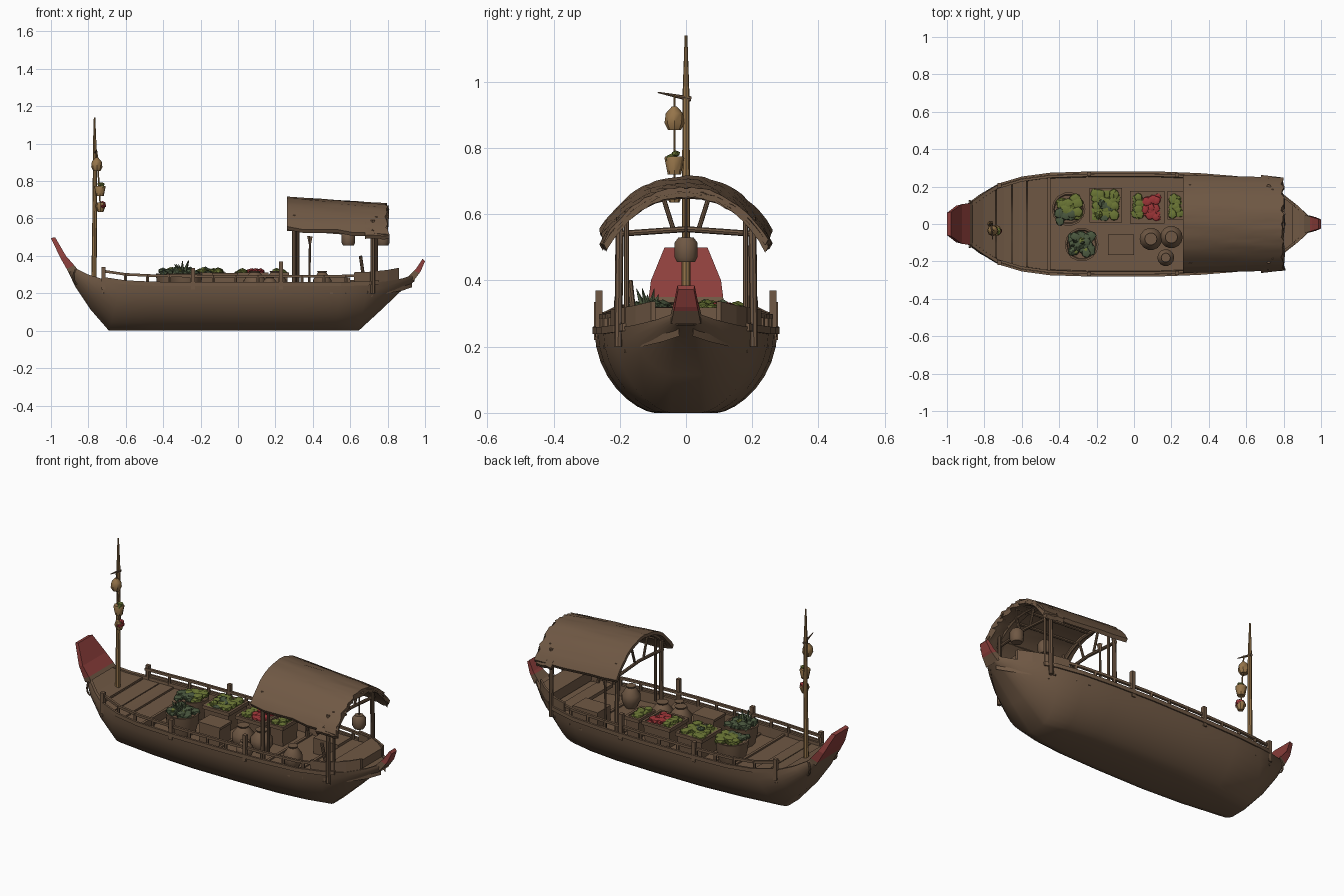
import bpy, bmesh, math, random
from mathutils import Vector, Matrix

if "Cube" in bpy.data.objects:
    bpy.data.objects.remove(bpy.data.objects["Cube"])

random.seed(4)

def mat(name, rgb):
    m = bpy.data.materials.new(name)
    m.diffuse_color = (*rgb, 1)
    m.use_nodes = True
    m.node_tree.nodes["Principled BSDF"].inputs["Base Color"].default_value = m.diffuse_color
    return m

WOOD = mat("brown wood", (0.160, 0.098, 0.058))
TAN = mat("tan bamboo", (0.30, 0.175, 0.068))
RED = mat("prow red", (0.27, 0.05, 0.045))
GREEN = mat("leaf green", (0.145, 0.18, 0.035))
DARK = mat("dark green", (0.07, 0.098, 0.05))
FRUIT = mat("fruit red", (0.33, 0.035, 0.038))

def finish(name, bm, m, smooth=False):
    bmesh.ops.recalc_face_normals(bm, faces=bm.faces)
    me = bpy.data.meshes.new(name)
    bm.to_mesh(me)
    bm.free()
    me.materials.append(m)
    if smooth:
        me.shade_smooth()
        me.set_sharp_from_angle(angle=math.radians(40))
    ob = bpy.data.objects.new(name, me)
    bpy.context.collection.objects.link(ob)
    return ob

def loft(name, sections, m, ring=False, caps=False, smooth=False):
    bm = bmesh.new()
    rows = [[bm.verts.new(p) for p in s] for s in sections]
    n = len(rows[0])
    for a, b in zip(rows, rows[1:]):
        for i in range(n if ring else n - 1):
            j = (i + 1) % n
            bm.faces.new((a[i], a[j], b[j], b[i]))
    if caps:
        bm.faces.new(rows[0])
        bm.faces.new(rows[-1])
    return finish(name, bm, m, smooth)

def box(name, c, s, m=WOOD, rz=0, taper=1.0):
    bm = bmesh.new()
    bmesh.ops.create_cube(bm, size=1)
    for v in bm.verts:
        k = taper if v.co.z < 0 else 1
        v.co = Vector((v.co.x * s[0] * k, v.co.y * s[1] * k, v.co.z * s[2]))
    bmesh.ops.transform(bm, matrix=Matrix.Translation(c) @ Matrix.Rotation(rz, 4, 'Z'), verts=bm.verts)
    return finish(name, bm, m)

def rod(name, a, b, r1, r2=None, m=WOOD, n=8):
    a, b = Vector(a), Vector(b)
    d = b - a
    bm = bmesh.new()
    bmesh.ops.create_cone(bm, cap_ends=True, segments=n, radius1=r1, radius2=r1 if r2 is None else r2, depth=d.length)
    M = Matrix.Translation((a + b) / 2) @ d.to_track_quat('Z', 'Y').to_matrix().to_4x4()
    bmesh.ops.transform(bm, matrix=M, verts=bm.verts)
    return finish(name, bm, m, n > 6)

def lathe(name, c, prof, m=WOOD, n=14):
    secs = [[(c[0] + r * math.cos(2 * math.pi * i / n), c[1] + r * math.sin(2 * math.pi * i / n), c[2] + z)
             for i in range(n)] for r, z in prof]
    return loft(name, secs, m, ring=True, caps=True, smooth=True)

def heap(name, c, sx, sy, m, count, r=0.028):
    # lumpy pile of produce
    bm = bmesh.new()
    for _ in range(count):
        p = Vector((c[0] + random.uniform(-sx, sx), c[1] + random.uniform(-sy, sy), c[2] + random.uniform(-.01, .01)))
        S = Matrix.Diagonal((random.uniform(.8, 1.3), random.uniform(.8, 1.3), random.uniform(.5, .9), 1))
        R = Matrix.Rotation(random.uniform(0, 6), 4, 'Z')
        bmesh.ops.create_icosphere(bm, subdivisions=1, radius=r, matrix=Matrix.Translation(p) @ R @ S)
    return finish(name, bm, m, True)

# Hull stations: sheer x, half width, z, then keel x, half width, z
ST = [(-.87, .115, .335, -.905, .09, .31), (-.80, .165, .30, -.87, .08, .235), (-.72, .215, .275, -.79, .06, .115),
      (-.62, .245, .26, -.69, .045, 0), (-.45, .268, .252, -.45, .075, 0), (-.2, .276, .25, -.2, .095, 0),
      (.1, .276, .25, .1, .095, 0), (.35, .266, .25, .35, .09, 0), (.55, .25, .25, .52, .07, 0),
      (.7, .215, .255, .645, .045, 0), (.8, .158, .265, .77, .04, .115), (.88, .095, .28, .885, .03, .225),
      (.93, .045, .297, .945, .025, .265)]

def sheer(x, k):
    for a, b in zip(ST, ST[1:]):
        if x <= b[0]:
            return a[k] + (b[k] - a[k]) * (x - a[0]) / (b[0] - a[0])
    return ST[-1][k]

secs = []
for xs, ws, zs, xk, wk, zk in ST:
    half = []
    for i in range(9):
        a = i / 8 * math.pi / 2
        f = 1 - math.cos(a)
        half.append((xk + (xs - xk) * f, wk + (ws - wk) * math.sin(a) ** 1.3, zk + (zs - zk) * f))
    half += [(xs, ws - .02, zs), (xs, ws - .025, zs - .065)]
    secs.append([(x, -y, z) for x, y, z in reversed(half)] + half)
loft("hull", secs, WOOD, smooth=True)

def deck(name, xs, zf, inset=.018, thick=.012):
    s = []
    for x in xs:
        w, z = sheer(x, 1) - inset, zf(x)
        s.append([(x, -w, z), (x, w, z), (x, w, z - thick), (x, -w, z - thick)])
    return loft(name, s, WOOD, ring=True, caps=True)

# Decks
deck("cargo_floor", [-.46, -.2, .1, .35, .55, .72], lambda x: .195)
for a, b, dz in [(-.87, -.74, 0), (-.735, -.655, -.008), (-.65, -.575, -.008), (-.57, -.45, -.014)]:
    deck("bow_plank", [a, (a + b) / 2, b], lambda x, d=dz: sheer(x, 2) - .008 + d)
box("bow_step", (-.455, 0, .215), (.015, .49, .05))
deck("stern_deck", [.7, .8, .88, .93], lambda x: sheer(x, 2) - .005)
deck("stern_bench", [.73, .8, .85], lambda x: .318, .01, .06)
for x in (-.3, .0, .3, .5):
    box("floor_rib", (x, 0, .199), (.015, .5, .008))

# Red prow and stern tips
def tip(name, rows, m=RED):
    loft(name, [[(xo, -w, zo), (xo, w, zo), (xi, w * 1.08, zi), (xi, -w * 1.08, zi)] for xo, zo, xi, zi, w in rows],
         m, ring=True, caps=True)
tip("prow_root", [(-.905, .31, -.862, .333, .105), (-.916, .33, -.876, .35, .104)], WOOD)
tip("prow", [(-.916, .33, -.876, .35, .104), (-.95, .39, -.92, .40, .098), (-1, .495, -.978, .50, .06)])
tip("stern_tip_root", [(.94, .268, .91, .29, .045), (.97, .308, .942, .322, .037)], WOOD)
tip("stern_tip", [(.97, .308, .942, .322, .037), (.978, .32, .953, .333, .034), (1, .372, .987, .385, .024)])

# Strips that follow the sheer: gunwales, rails and raised stern sides
def strip(name, s, xs, zo, yo, h, t):
    r = []
    for x in xs:
        y, z = s * (sheer(x, 1) + yo), sheer(x, 2) + zo
        r.append([(x, y - t / 2, z), (x, y + t / 2, z), (x, y + t / 2, z + h), (x, y - t / 2, z + h)])
    loft(name, r, WOOD, ring=True, caps=True)

xs = [-.73, -.6, -.45, -.2, .1, .35, .55, .7, .75]
for s in (-1, 1):
    strip("gunwale", s, xs, -.012, 0, .022, .012)
    strip("side_rail", s, xs, .035, -.014, .014, .014)
    strip("stern_side", s, [.62, .7, .8, .86], -.01, -.012, .07, .014)
    for i in range(13):
        x = -.72 + i * .118
        rod("rail_post", (x, s * (sheer(x, 1) - .014), .2), (x, s * (sheer(x, 1) - .014), sheer(x, 2) + .045), .009, n=6)
    for x, top in ((-.72, .34), (-.24, .335), (.23, .37)):
        box("tall_post", (x, s * (sheer(x, 1) - .008), (top + .22) / 2), (.022, .022, top - .22))
    # rope handle at the bow
    pts = [Vector((-.862 - .018 * math.sin(a), s * (.118 + .006 * math.sin(a)), .29 + .04 * math.cos(a)))
           for a in [k * math.pi / 6 for k in range(7)]]
    for a, b in zip(pts, pts[1:]):
        rod("rope_handle", a, b, .005, n=6)

# Arched thatch roof with a ragged rear edge
def roof_z(x, y):
    return .715 - .065 * max(0, x - .26) - .155 * (abs(y) / .262) ** 2.3

def roof(name, x0, x1, dz, rag):
    s = []
    N = 28
    for k in range(7):
        t = k / 6
        top, bot = [], []
        for i in range(N + 1):
            x = x0 + (x1 - x0) * t + (random.uniform(-rag, rag) if k == 6 else 0)
            y = -.262 + .524 * i / N
            z = roof_z(x, y) + dz + random.uniform(-.003, .003)
            if i in (0, N):
                z -= random.uniform(0, .012)
            top.append((x, y * (1 - .05 * t), z))
            bot.append((x, y * (1 - .05 * t) * .96, z - .018))
        s.append(top + bot[::-1])
    loft(name, s, WOOD, ring=True, caps=True, smooth=True)
roof("roof", .262, .795, 0, .01)
roof("roof_rear_fringe", .68, .795, -.012, .015)

# Roof frame
for x in (.30, .72):
    for s in (-1, 1):
        rod("roof_post", (x, s * .205, .2), (x, s * .2, roof_z(x, .2) - .01), .012)
        rod("inner_post", (x + .02, s * .18, .25), (x + .02, s * .18, roof_z(x, .18) - .01), .008)
        rod("roof_strut", (x, s * .04, .56), (x, s * .075, .67), .007)
    for j in range(10):
        ya, yb = -.24 + .048 * j, -.24 + .048 * (j + 1)
        rod("roof_arch", (x, ya, roof_z(x, ya) - .028), (x, yb, roof_z(x, yb) - .028), .01, n=6)
    rod("tie_beam", (x, -.215, .54), (x, 0, .555), .009)
    rod("tie_beam", (x, 0, .555), (x, .215, .54), .009)
for y in (-.2, -.1, 0, .1, .2):
    rod("roof_purlin", (.28, y, roof_z(.28, y) - .026), (.77, y, roof_z(.77, y) - .026), .008, n=6)
# Hanging lanterns under the roof
for x, y in ((.59, 0), (.775, 0)):
    lathe("lantern", (x, y, .455), [(.028, 0), (.036, .015), (.036, .06), (.024, .075)], n=10)
    rod("lantern_cord", (x, y, .53), (x, y, roof_z(x, y) - .02), .004, n=6)

# Bow mast with hanging goods
rod("mast", (-.77, 0, .27), (-.765, 0, .72), .014, .012, TAN)
rod("mast_top", (-.765, 0, .70), (-.766, 0, .98), .012, .010, TAN)
rod("mast_point", (-.766, 0, .975), (-.767, 0, 1.14), .010, .004, TAN)
rod("mast_hook", (-.765, .015, .948), (-.755, -.085, .968), .008, .002, WOOD)
rod("hanging_cord", (-.755, -.035, .96), (-.735, -.035, .65), .004, m=TAN, n=6)
lathe("hanging_basket", (-.755, -.035, .855), [(.02, 0), (.03, .02), (.026, .05), (.008, .07)], TAN, 8)
lathe("hanging_basket", (-.738, -.035, .72), [(.02, 0), (.03, .05), (.027, .055)], TAN, 8)
heap("hanging_greens", (-.738, -.035, .775), .012, .012, GREEN, 4, .016)
lathe("hanging_basket", (-.735, -.035, .635), [(.015, 0), (.027, .03), (.02, .05)], TAN, 8)
heap("hanging_fruit", (-.735, -.035, .67), .012, .012, FRUIT, 7, .018)

# Produce crates and baskets
for x, y, w, d in ((-.15, .10, .16, .17), (.07, .09, .17, .16), (.225, .10, .08, .14)):
    box("crate", (x, y, .25), (w, d, .11), WOOD, 0, .92)
    for s in (-1, 1):
        box("crate_rim", (x, y + s * d / 2, .302), (w + .014, .014, .02))
        box("crate_rim", (x + s * w / 2, y, .302), (.014, d + .014, .02))
heap("cabbages", (-.15, .10, .308), .058, .062, GREEN, 38)
heap("dark_cabbages", (-.135, .075, .316), .04, .04, DARK, 5, .025)
heap("peppers", (.092, .09, .308), .035, .055, FRUIT, 30, .024)
heap("pepper_leaves", (.02, .09, .308), .015, .055, GREEN, 16, .024)
heap("limes", (.225, .10, .308), .022, .05, GREEN, 20, .022)
BASK = [(.07, 0), (.085, .06), (.088, .1), (.09, .112), (.08, .112), (.075, .1)]
for x, y in ((-.35, .08), (-.28, -.11)):
    lathe("round_basket", (x, y, .195), BASK)
heap("melons", (-.35, .09, .31), .05, .045, GREEN, 26)
heap("dark_melons", (-.365, .05, .314), .04, .03, DARK, 9)
heap("herbs", (-.28, -.11, .312), .05, .05, DARK, 30)
heap("light_herbs", (-.27, -.10, .322), .05, .05, GREEN, 5, .018)
for i in range(9):
    a = i * 2.4
    p = Vector((-.30 + .02 * math.cos(a), -.11 + .02 * math.sin(a), .32))
    rod("herb_leaf", p, p + Vector((.02 * math.cos(a), .02 * math.sin(a), .02 + .035 * (i % 3) / 2)), .012, .001, DARK, 5)

# Lidded box, jars and cabin goods
box("wooden_box", (-.07, -.11, .245), (.13, .10, .10))
box("box_lid", (-.07, -.11, .302), (.14, .11, .014))
JAR = [(.6, 0), (1, .04), (1, .075), (.6, .105), (.45, .115), (.55, .125), (.4, .125)]
for x, y, r in ((.09, -.08, .06), (.2, -.07, .06), (.17, -.18, .045)):
    lathe("jar", (x, y, .195), [(r * k, z * r / .06) for k, z in JAR])
box("cabin_chest", (.52, .12, .24), (.16, .12, .09))
lathe("cabin_jar", (.45, -.14, .195), [(.05 * k, z) for k, z in JAR])
box("cabin_bench", (.64, 0, .26), (.08, .38, .02))
# Upright paddle and leaning pole
rod("paddle_shaft", (.38, .19, .2), (.385, .19, .48), .006)
rod("paddle_blade", (.385, .19, .46), (.386, .19, .505), .006, .016, n=5)
rod("leaning_pole", (.68, -.15, .22), (.655, -.17, .40), .009)
